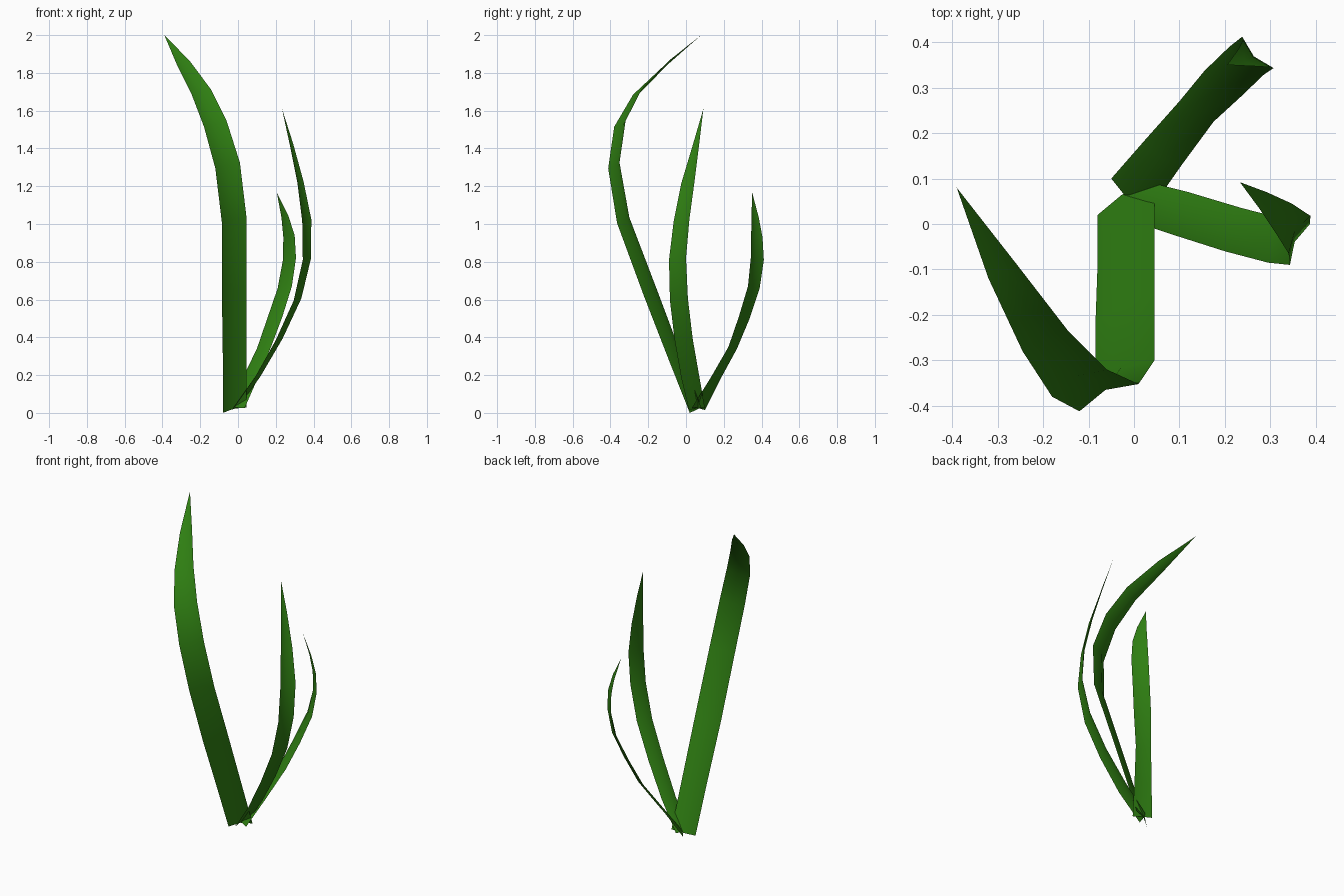
import bpy
from mathutils import Vector

green = bpy.data.materials.new("leaf green")
green.diffuse_color = (0.028, 0.21, 0.006, 1)


def blade(name, rows, tip, tilt, side, depth=0.018):
    """Tapering ribbon with a soft central ridge; rows are left x, y, right x, y, z."""
    edges = [(Vector((a, b, z - tilt)), Vector((c, d, z + tilt))) for a, b, c, d, z in rows]
    mids = [(l + r) / 2 for l, r in edges] + [Vector(tip)]
    verts, faces = [], []
    for i, (l, r) in enumerate(edges):
        along = mids[i + 1] - mids[max(i - 1, 0)]
        normal = (r - l).cross(along).normalized() * side
        ridge = mids[i] + normal * depth * (r - l).length / 0.14
        verts += [l, ridge, r]
        if i:
            k = 3 * i
            faces += [(k - 3, k - 2, k + 1, k), (k - 2, k - 1, k + 2, k + 1)]
    k = len(verts) - 3
    verts.append(Vector(tip))
    faces += [(k, k + 1, k + 3), (k + 1, k + 2, k + 3)]
    if side < 0:
        faces = [f[::-1] for f in faces]
    mesh = bpy.data.meshes.new(name)
    mesh.from_pydata(verts, [], faces)
    mesh.materials.append(green)
    for p in mesh.polygons:
        p.use_smooth = True
    bpy.context.collection.objects.link(bpy.data.objects.new(name, mesh))


# Tall blade: leans to the front, then curls back to the left
blade("tall_blade", [
    (-0.08, 0.02, 0.045, 0.08, 0.015),
    (-0.08, -0.085, 0.045, -0.02, 0.28),
    (-0.085, -0.225, 0.045, -0.155, 0.64),
    (-0.085, -0.365, 0.045, -0.30, 1.02),
    (-0.12, -0.412, 0.01, -0.352, 1.31),
    (-0.18, -0.38, -0.06, -0.32, 1.53),
    (-0.245, -0.28, -0.145, -0.235, 1.70),
    (-0.32, -0.12, -0.257, -0.09, 1.85)], (-0.39, 0.08, 2.0), 0.015, -1)

# Middle blade: leans right and curls inward
blade("middle_blade", [
    (-0.03, 0.015, 0.0, 0.10, 0.02),
    (0.09, -0.025, 0.12, 0.07, 0.19),
    (0.20, -0.06, 0.237, 0.035, 0.39),
    (0.295, -0.085, 0.335, 0.01, 0.60),
    (0.343, -0.09, 0.387, 0.0, 0.815),
    (0.34, -0.065, 0.388, 0.018, 1.02),
    (0.315, -0.025, 0.347, 0.045, 1.22),
    (0.275, 0.035, 0.292, 0.07, 1.42)], (0.233, 0.092, 1.61), 0.005, -1)

# Short blade: leans to the back right
blade("short_blade", [
    (-0.05, 0.10, 0.035, 0.03, 0.02),
    (0.02, 0.18, 0.105, 0.13, 0.18),
    (0.10, 0.27, 0.175, 0.225, 0.345),
    (0.155, 0.337, 0.235, 0.28, 0.505),
    (0.21, 0.39, 0.285, 0.328, 0.665),
    (0.238, 0.412, 0.307, 0.343, 0.815),
    (0.24, 0.405, 0.30, 0.345, 0.935),
    (0.23, 0.385, 0.266, 0.347, 1.04)], (0.205, 0.35, 1.168), 0.005, 1)
